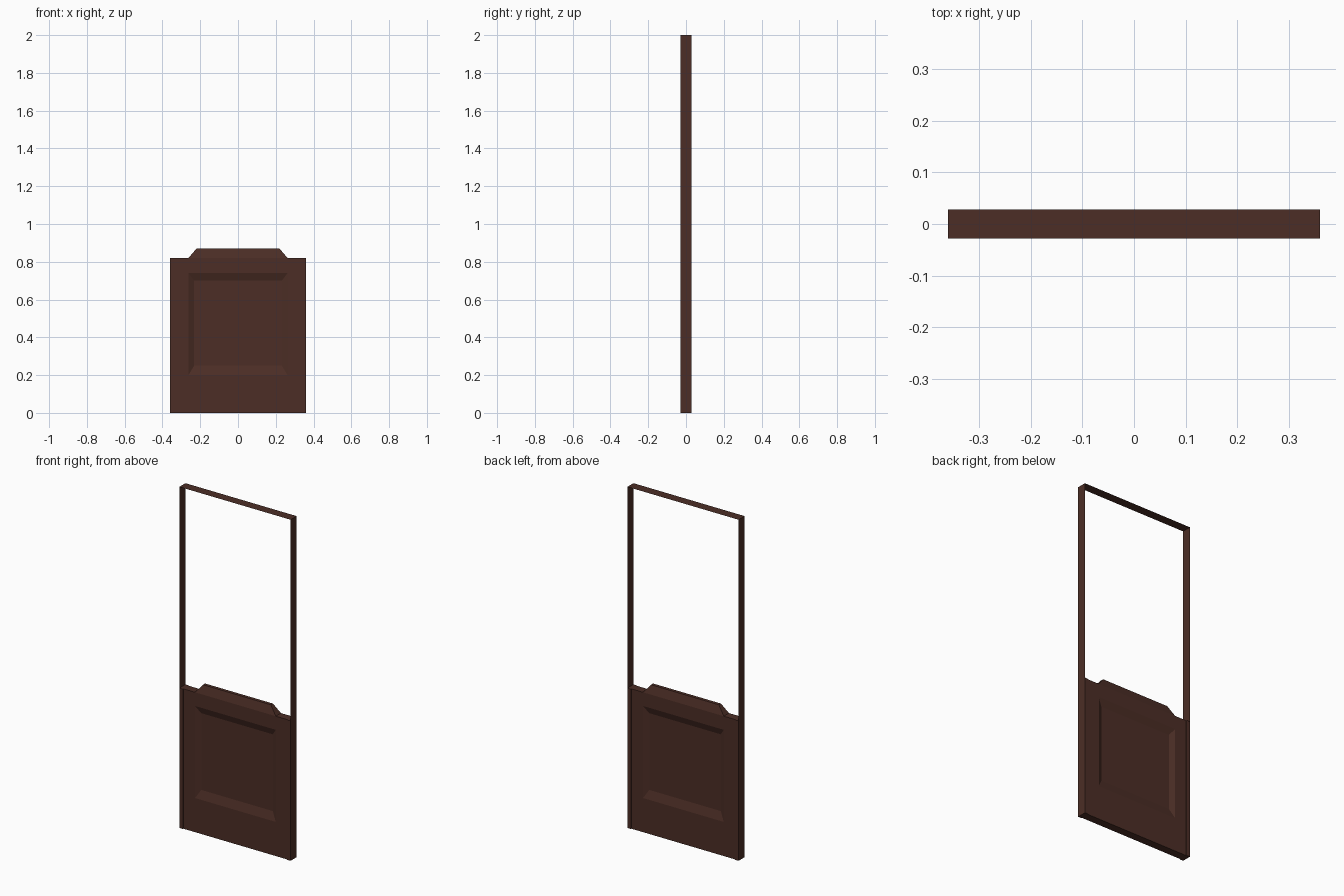
import bpy, bmesh

cube = bpy.data.objects.get("Cube")
if cube:
    bpy.data.objects.remove(cube)

wood = bpy.data.materials.new("dark brown wood")
wood.use_nodes = True
colour = (0.072, 0.027, 0.019, 1)
wood.diffuse_color = colour
wood.node_tree.nodes["Principled BSDF"].inputs["Base Color"].default_value = colour

HALF_WIDTH = 0.36
HALF_DEPTH = 0.028
PANEL_DEPTH = 0.024
PANEL_TOP = 0.82
STILE = 0.022


def finish(name, bm):
    mesh = bpy.data.meshes.new(name)
    bm.to_mesh(mesh)
    bm.free()
    mesh.materials.append(wood)
    obj = bpy.data.objects.new(name, mesh)
    bpy.context.collection.objects.link(obj)
    return obj


def box(x0, x1, depth, z0, z1):
    bm = bmesh.new()
    bmesh.ops.create_cube(bm, size=1)
    for v in bm.verts:
        v.co.x = x1 if v.co.x > 0 else x0
        v.co.y = depth if v.co.y > 0 else -depth
        v.co.z = z1 if v.co.z > 0 else z0
    return bm


def rect(bm, half, y, z0, z1):
    corners = [(-half, z0), (half, z0), (half, z1), (-half, z1)]
    return [bm.verts.new((x, y, z)) for x, z in corners]


def bridge(bm, a, b):
    for i in range(4):
        j = (i + 1) % 4
        bm.faces.new((a[i], a[j], b[j], b[i]))


# Door panel with a bevelled recess on both faces
bm = bmesh.new()
outlines = []
for side in (-1, 1):
    outer = rect(bm, HALF_WIDTH - STILE, side * PANEL_DEPTH, 0, PANEL_TOP)
    rim = rect(bm, 0.262, side * PANEL_DEPTH, 0.2, 0.74)
    field = rect(bm, 0.232, side * (PANEL_DEPTH - 0.015), 0.25, 0.70)
    bridge(bm, outer, rim)
    bridge(bm, rim, field)
    bm.faces.new(field)
    outlines.append(outer)
bridge(bm, *outlines)
bmesh.ops.recalc_face_normals(bm, faces=bm.faces)
finish("door_panel", bm)

# Stiles along both edges of the panel
for name, s in (("right_stile", -1), ("left_stile", 1)):
    x0, x1 = sorted((s * (HALF_WIDTH - STILE), s * HALF_WIDTH))
    finish(name, box(x0, x1, HALF_DEPTH, 0, PANEL_TOP))

# Crest tapering upward on all four sides
bm = box(-0.262, 0.262, PANEL_DEPTH, PANEL_TOP, 0.87)
for v in bm.verts:
    if v.co.z > PANEL_TOP + 0.01:
        v.co.x *= 0.84
        v.co.y *= 0.4
finish("top_crest", bm)

# Thin open frame: one ribbon up, across and down
bm = bmesh.new()
w = HALF_WIDTH + 0.0008
path = [(-w, 0), (-w, 2), (w, 2), (w, 0)]
rows = [[bm.verts.new((x, y, z)) for y in (-HALF_DEPTH, HALF_DEPTH)] for x, z in path]
for a, b in zip(rows, rows[1:]):
    bm.faces.new((a[0], b[0], b[1], a[1]))
bmesh.ops.recalc_face_normals(bm, faces=bm.faces)
bm.normal_update()
top = max(bm.faces, key=lambda f: f.calc_center_median().z)
if top.normal.z < 0:
    bmesh.ops.reverse_faces(bm, faces=bm.faces)
finish("door_frame", bm)
